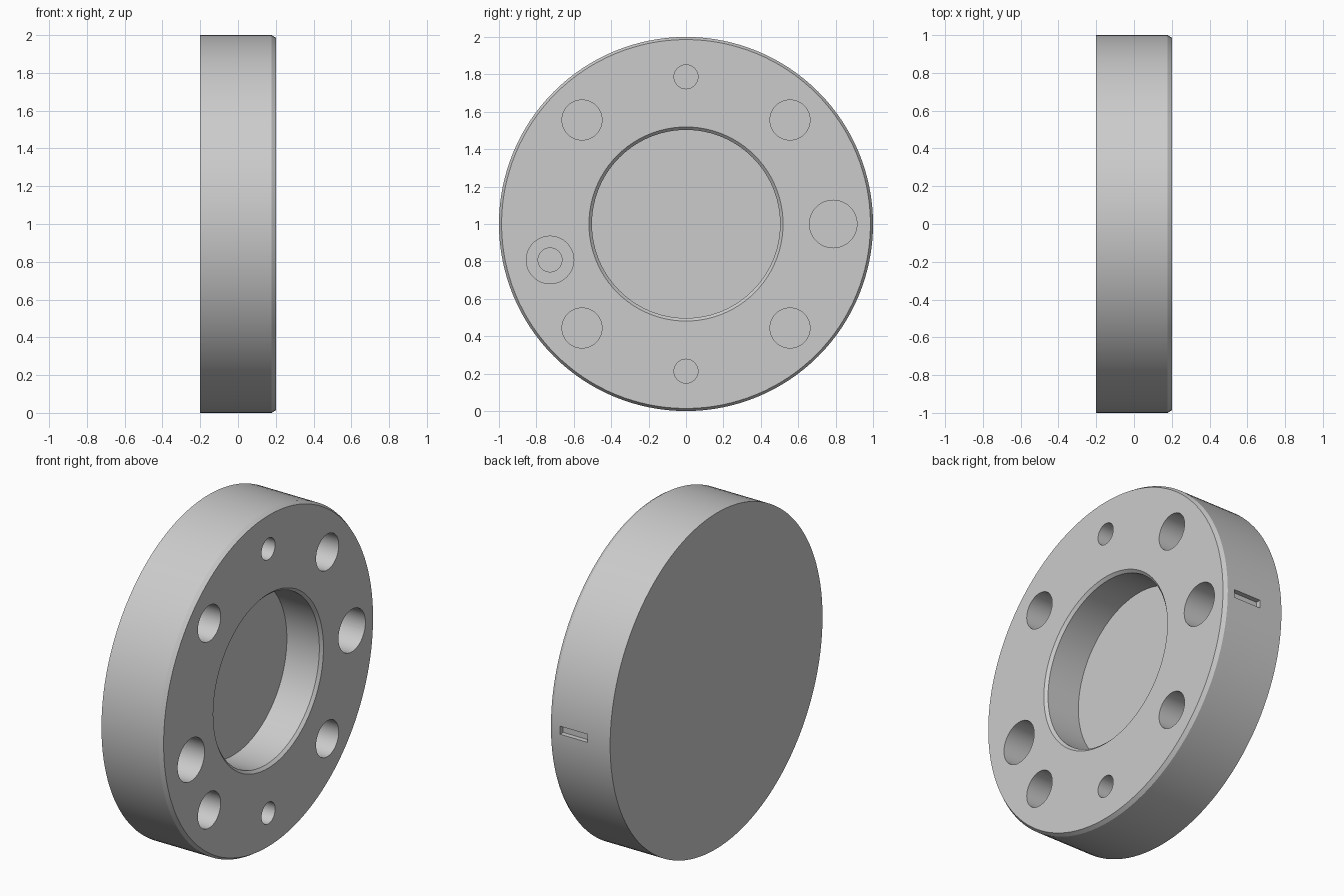
import bpy, bmesh, math
from mathutils import Matrix

cube = bpy.data.objects.get("Cube")
if cube:
    bpy.data.objects.remove(cube, do_unlink=True)

grey = bpy.data.materials.new("machined grey")
grey.use_nodes = True
colour = (0.6, 0.6, 0.6, 1)
grey.diffuse_color = colour
grey.node_tree.nodes["Principled BSDF"].inputs["Base Color"].default_value = colour

HALF = 0.2      # half thickness
CENTRE = 1.0    # height of the axis
PROUD = 0.1     # how far cutters stick out of the front face


def make_object(name, bm):
    bmesh.ops.recalc_face_normals(bm, faces=bm.faces)
    mesh = bpy.data.meshes.new(name)
    bm.to_mesh(mesh)
    bm.free()
    mesh.materials.append(grey)
    obj = bpy.data.objects.new(name, mesh)
    bpy.context.collection.objects.link(obj)
    return obj


def turned(name, profile, y=0, z=0, sides=48):
    """Solid turned about the x axis from (x, radius) steps, with flat ends."""
    bm = bmesh.new()
    rings = []
    for x, r in profile:
        angles = [math.tau * i / sides for i in range(sides)]
        rings.append([bm.verts.new((x, y + r * math.cos(a), CENTRE + z + r * math.sin(a)))
                      for a in angles])
    for a, b in zip(rings, rings[1:]):
        for i in range(sides):
            j = (i + 1) % sides
            bm.faces.new((a[i], a[j], b[j], b[i]))
    bm.faces.new(rings[0])
    bm.faces.new(rings[-1])
    return make_object(name, bm)


def hole(name, y, z, radius, depth=0.25):
    return turned(name, [(HALF - depth, radius), (HALF + PROUD, radius)], y, z)


# Disc with a chamfered front rim
disc = turned("flange_disc", [(-HALF, 1), (HALF - 0.022, 1), (HALF, 0.986)], sides=128)

# Central recess with a chamfered mouth
cutters = [turned("centre_recess", [(HALF - 0.23, 0.503), (HALF - 0.016, 0.503),
                                    (HALF, 0.519), (HALF + PROUD, 0.519)], sides=96)]

# Four bolt holes and two dowel holes
for sz in (-1, 1):
    cutters.append(hole("dowel_hole", 0, sz * 0.787, 0.064))
    for sy in (-1, 1):
        cutters.append(hole("bolt_hole", sy * 0.556, sz * 0.556, 0.107))

# Large hole, and a stepped hole on the other side
cutters.append(hole("port_hole", 0.787, 0, 0.127))
cutters.append(turned("stepped_hole", [(-0.13, 0.064), (-0.05, 0.064),
                                       (-0.05, 0.127), (HALF + PROUD, 0.127)],
                      -0.727, -0.192))

# Shallow slot in the back of the rim
bm = bmesh.new()
slot_matrix = Matrix.Translation((0.04, 1.02, CENTRE)) @ Matrix.Diagonal((0.18, 0.1, 0.048, 1))
bmesh.ops.create_cube(bm, size=1, matrix=slot_matrix)
cutters.append(make_object("rim_slot", bm))

# Cut everything out of the disc
bpy.context.view_layer.objects.active = disc
for cutter in cutters:
    cutter.hide_render = True
    mod = disc.modifiers.new(cutter.name, "BOOLEAN")
    mod.operation = "DIFFERENCE"
    mod.solver = "EXACT"
    mod.object = cutter
    bpy.ops.object.modifier_apply(modifier=mod.name)
    bpy.data.objects.remove(cutter, do_unlink=True)

for obj in bpy.context.selected_objects:
    obj.select_set(False)
disc.select_set(True)
bpy.ops.object.shade_smooth_by_angle(angle=math.radians(25))
